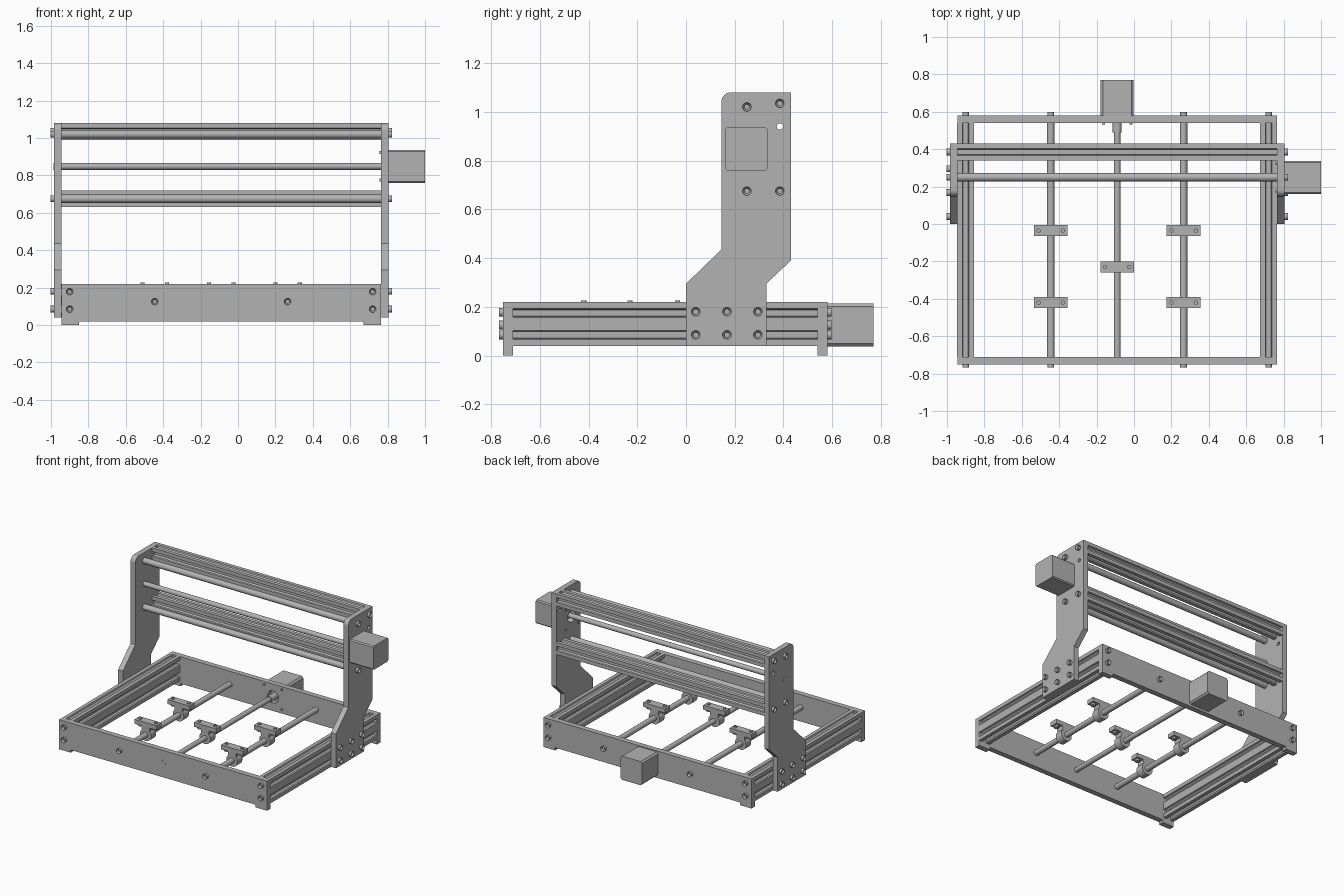
import bpy, bmesh, math
from mathutils import Vector, Matrix

cube = bpy.data.objects.get("Cube")
if cube:
    bpy.data.objects.remove(cube, do_unlink=True)

grey = bpy.data.materials.new("machine grey")
grey.use_nodes = True
COLOUR = (0.45, 0.45, 0.45, 1)
grey.diffuse_color = COLOUR
grey.node_tree.nodes["Principled BSDF"].inputs["Base Color"].default_value = COLOUR

MID = -0.09                        # frame centre in x
HALF = 0.855                       # half the frame width
FRONT, BACK, THICK = -0.75, 0.58, 0.04
ROD_Z = 0.125
GANTRY_Y, BEAM_Y = 0.25, 0.385
TOP_Z, SCREW_Z, LOW_Z = 1.02, 0.848, 0.675


def finish(name, bm, smooth=False):
    bmesh.ops.recalc_face_normals(bm, faces=bm.faces)
    mesh = bpy.data.meshes.new(name)
    bm.to_mesh(mesh)
    bm.free()
    mesh.materials.append(grey)
    ob = bpy.data.objects.new(name, mesh)
    bpy.context.collection.objects.link(ob)
    if smooth:
        bpy.ops.object.select_all(action='DESELECT')
        ob.select_set(True)
        bpy.context.view_layer.objects.active = ob
        bpy.ops.object.shade_smooth_by_angle(angle=math.radians(35))
    return ob


def prism(name, points, axis, start, end, smooth=False):
    """Extrude a closed profile along an axis; x takes (y, z), y takes (x, z)."""
    bm = bmesh.new()
    place = (lambda a, b: (start, a, b)) if axis == 'x' else (lambda a, b: (a, start, b))
    face = bm.faces.new([bm.verts.new(place(a, b)) for a, b in points])
    move = Vector((end - start, 0, 0)) if axis == 'x' else Vector((0, end - start, 0))
    new = bmesh.ops.extrude_face_region(bm, geom=[face])["geom"]
    bmesh.ops.translate(bm, vec=move, verts=[v for v in new if isinstance(v, bmesh.types.BMVert)])
    return finish(name, bm, smooth)


def rod(name, start, end, radius, socket=False, sides=24):
    """Cylinder between two points, with an optional recess in its far cap."""
    a, b = Vector(start), Vector(end)
    bm = bmesh.new()
    bmesh.ops.create_cone(bm, cap_ends=True, segments=sides, radius1=radius,
                          radius2=radius, depth=(b - a).length)
    if socket:
        cap = max(bm.faces, key=lambda f: f.calc_center_median().z)
        bmesh.ops.inset_region(bm, faces=[cap], thickness=radius * 0.4)
        bmesh.ops.translate(bm, vec=(0, 0, -0.012), verts=cap.verts)
    turn = (b - a).to_track_quat('Z', 'Y').to_matrix().to_4x4()
    bmesh.ops.transform(bm, matrix=Matrix.Translation((a + b) / 2) @ turn, verts=bm.verts)
    return finish(name, bm, True)


def drill(ob, start, end, radius):
    cutter = rod("drill", start, end, radius)
    cutter.hide_render = True
    mod = ob.modifiers.new("hole", 'BOOLEAN')
    mod.object, mod.solver = cutter, 'EXACT'
    bpy.context.view_layer.objects.active = ob
    bpy.ops.object.modifier_apply(modifier=mod.name)
    bpy.data.objects.remove(cutter, do_unlink=True)


def slotted(cx, cz, rows):
    """Outline of a slotted extrusion one cell wide and some rows tall."""
    cell = 0.09
    w, h = cell, cell * rows
    slot = [(-0.018, 0), (-0.014, 0.01), (-0.027, 0.01), (-0.013, 0.028)]
    slot += [(-s, d) for s, d in reversed(slot)]
    corner, along, out = Vector((cx - w / 2, cz - h / 2)), Vector((1, 0)), []
    for length in (w, h, w, h):
        inward = Vector((-along.y, along.x))
        out.append(corner.copy())
        for i in range(round(length / cell)):
            mid = corner + along * cell * (i + 0.5)
            out += [mid + along * s + inward * d for s, d in slot]
        corner = corner + along * length
        along = inward
    return out


def block(u, v, half, chamfer):
    """Square outline with cut corners."""
    c, pts = half - chamfer, []
    for sx, sz, flip in ((1, 1, 0), (-1, 1, 1), (-1, -1, 0), (1, -1, 1)):
        pair = [(u + sx * half, v + sz * c), (u + sx * c, v + sz * half)]
        pts += pair[::-1] if flip else pair
    return pts


# Front and back end plates with feet
def end_outline():
    right = [(HALF - 0.095, 0.02), (HALF - 0.095, 0), (HALF, 0), (HALF, 0.22)]
    return [(MID + x, z) for x, z in right] + [(MID - x, z) for x, z in reversed(right)]


front_plate = prism("front_plate", end_outline(), 'y', FRONT, FRONT + THICK)
back_plate = prism("back_plate", end_outline(), 'y', BACK - THICK, BACK)
drill(back_plate, (MID, BACK - 0.1, ROD_Z), (MID, BACK + 0.1, ROD_Z), 0.045)

# Side rails of the base, and the end bolts
for side in (-1, 1):
    x = MID + side * 0.81
    prism("base_rail", slotted(x, 0.13, 2), 'y', FRONT + THICK, BACK - THICK)
    rod_x = MID + side * 0.355
    rod("bed_rod", (rod_x, FRONT + THICK, ROD_Z), (rod_x, BACK - THICK, ROD_Z), 0.02)
    for bx, bz in ((x, 0.085), (x, 0.178), (rod_x, ROD_Z)):
        rod("front_bolt", (bx, FRONT, bz), (bx, FRONT - 0.018, bz), 0.018, True)
        rod("back_bolt", (bx, BACK, bz), (bx, BACK + 0.018, bz), 0.018, True)

# Gantry side plates
arc = [(0.185 - 0.04 * math.sin(t), 1.04 + 0.04 * math.cos(t))
       for t in (i * math.pi / 16 for i in range(9))]
outline = [(0, 0.04), (0.33, 0.04), (0.33, 0.295), (0.43, 0.39), (0.43, 1.08)]
outline += arc + [(0.145, 0.435), (0, 0.295)]
bolts = [(y, z) for y in (0.04, 0.168, 0.295) for z in (0.085, 0.18)]
bolts += [(GANTRY_Y, TOP_Z), (BEAM_Y, 1.035), (GANTRY_Y, LOW_Z), (BEAM_Y, LOW_Z)]
for side in (-1, 1):
    inner, outer = MID + side * HALF, MID + side * (HALF + THICK)
    plate = prism("gantry_plate", outline, 'x', inner, outer)
    drill(plate, (inner - 0.1, BEAM_Y, 0.94), (inner + 0.1, BEAM_Y, 0.94), 0.013)
    if side > 0:
        drill(plate, (inner - 0.1, GANTRY_Y, SCREW_Z), (inner + 0.1, GANTRY_Y, SCREW_Z), 0.045)
    for y, z in bolts:
        rod("gantry_bolt", (outer, y, z), (outer + side * 0.018, y, z), 0.018, True)

# Gantry beams, guide rods and lead screw
left, right = MID - HALF, MID + HALF
for z in (1.035, LOW_Z):
    prism("gantry_beam", slotted(BEAM_Y, z, 1), 'x', left, right)
for z in (TOP_Z, LOW_Z):
    rod("gantry_rod", (left, GANTRY_Y, z), (right, GANTRY_Y, z), 0.022)
rod("gantry_screw", (left - THICK - 0.001, GANTRY_Y, SCREW_Z), (right + THICK, GANTRY_Y, SCREW_Z), 0.018)

# Bed lead screw with its coupler
rod("bed_screw", (MID, FRONT - 0.001, ROD_Z), (MID, BACK, ROD_Z), 0.018)
rod("bed_coupler", (MID, 0.49, ROD_Z), (MID, BACK, ROD_Z), 0.024)

# Motors and their mounting screws
prism("bed_motor", block(MID, ROD_Z, 0.088, 0.012), 'y', BACK, 0.77)
prism("gantry_motor", block(GANTRY_Y - 0.002, SCREW_Z, 0.088, 0.008), 'x', right + THICK, 1.0)
for a in (-0.073, 0.073):
    for b in (-0.073, 0.073):
        y = BACK - THICK
        rod("motor_screw", (MID + a, y, ROD_Z + b), (MID + a, y - 0.008, ROD_Z + b), 0.008)
        rod("motor_screw", (right, GANTRY_Y + a, SCREW_Z + b),
            (right - 0.008, GANTRY_Y + a, SCREW_Z + b), 0.008)


# Bearing blocks and lead nut: a winged top on a ring around the rod
def carrier(name, x, y):
    base = math.radians(60)
    ring = [(x + 0.045 * math.sin(t), ROD_Z - 0.045 * math.cos(t))
            for t in (-2.4 + 4.8 * i / 24 for i in range(25))]
    wings = [(0.035, 0.185), (0.09, 0.185), (0.09, 0.217)]
    pts = ring + [(x + u, z) for u, z in wings] + [(x - u, z) for u, z in reversed(wings)]
    prism(name, pts, 'y', y - 0.03, y + 0.03, True)
    for s in (-0.065, 0.065):
        rod(name + "_bolt", (x + s, y, 0.165), (x + s, y, 0.227), 0.011)
        rod(name + "_nut", (x + s, y, 0.17), (x + s, y, 0.185), 0.018, sides=6)


for x in (MID - 0.355, MID + 0.355):
    for y in (-0.035, -0.42):
        carrier("bearing_block", x, y)
carrier("lead_nut_block", MID, -0.23)
